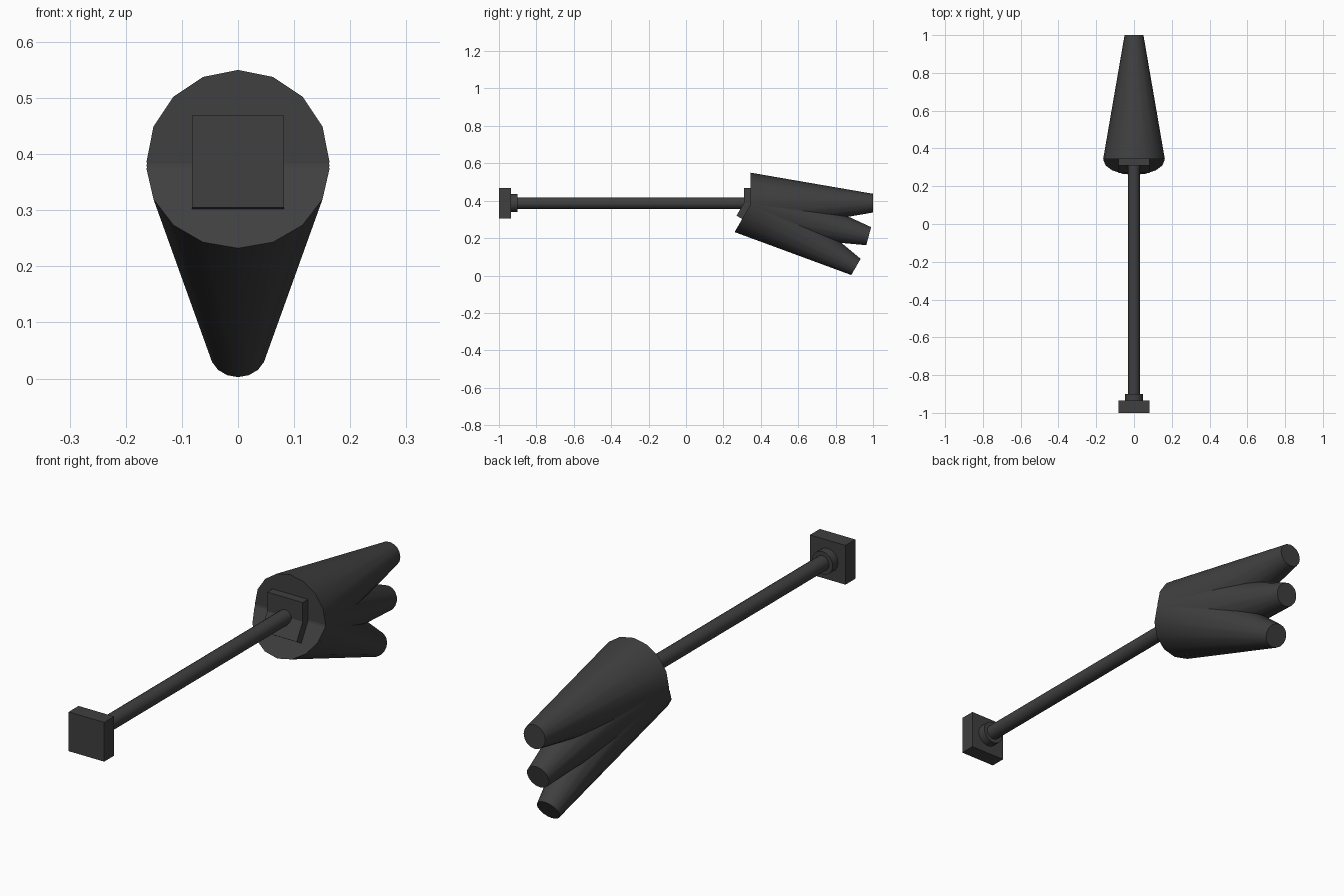
import bpy, math
from mathutils import Matrix, Vector

if "Cube" in bpy.data.objects:
    bpy.data.objects.remove(bpy.data.objects["Cube"])

Z = 0.387                      # height of the rod axis
PIVOT = Vector((0, 0.318, Z))  # hinge point the fanned cones turn about

dark = bpy.data.materials.new("dark_grey")
dark.diffuse_color = (0.05, 0.05, 0.05, 1)
dark.use_nodes = True
dark.node_tree.nodes["Principled BSDF"].inputs["Base Color"].default_value = dark.diffuse_color


def finish(ob, name, tilt=0.0, smooth=False):
    ob.name = name
    ob.data.materials.append(dark)
    turn = Matrix.Translation(PIVOT) @ Matrix.Rotation(-tilt, 4, 'X') @ Matrix.Translation(-PIVOT)
    ob.data.transform(turn @ ob.matrix_basis)
    ob.matrix_basis = Matrix.Identity(4)
    if smooth:
        bpy.ops.object.shade_smooth_by_angle(angle=math.radians(35))
    return ob


def taper(name, y0, y1, r0, r1, tilt=0.0):
    """Round part running along y, radius r0 at y0 and r1 at y1."""
    bpy.ops.mesh.primitive_cone_add(vertices=16, radius1=r0, radius2=r1, depth=y1 - y0,
                                    location=(0, (y0 + y1) / 2, Z),
                                    rotation=(-math.pi / 2, 0, 0))
    ob = bpy.context.object
    bpy.context.view_layer.update()
    return finish(ob, name, tilt, True)


def plate(name, y0, y1, half, tilt=0.0):
    bpy.ops.mesh.primitive_cube_add(size=1, location=(0, (y0 + y1) / 2, Z))
    ob = bpy.context.object
    ob.scale = (half * 2, y1 - y0, half * 2)
    bpy.context.view_layer.update()
    return finish(ob, name, tilt)


# handle end
plate("end_block", -1.0, -0.935, 0.082)
taper("end_collar", -0.936, -0.9, 0.048, 0.048)
taper("rod", -0.94, 0.33, 0.031, 0.031)

# three fanned heads, each a square plate and a tapered cone
for i, deg in enumerate((0, 15, 30)):
    a = math.radians(deg)
    plate(f"head_plate_{i + 1}", 0.310, 0.350, 0.082, a)
    taper(f"head_cone_{i + 1}", 0.345, 1.0, 0.163, 0.05, a)
